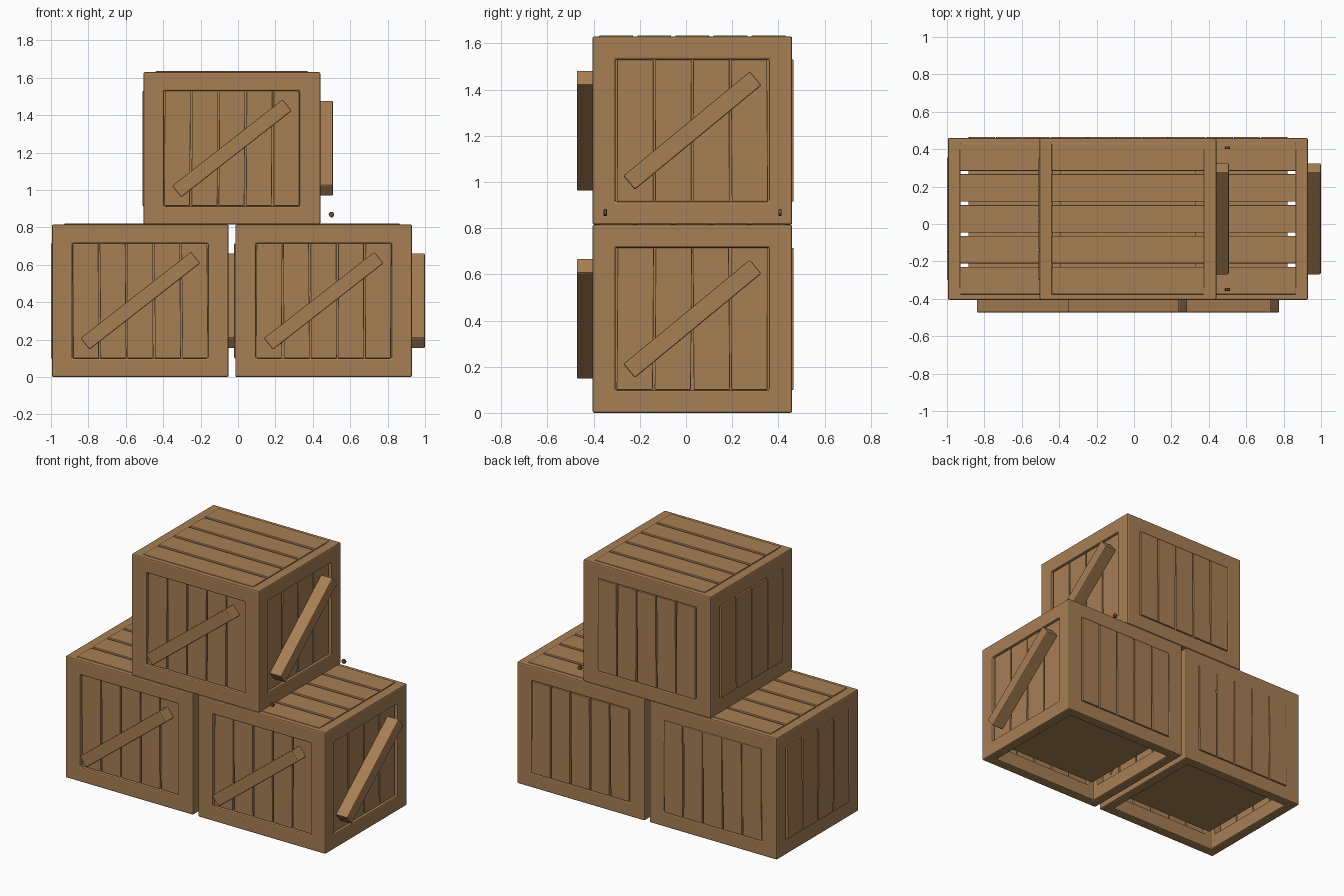
import bpy, bmesh, math, random
from mathutils import Matrix, Vector

if "Cube" in bpy.data.objects:
    bpy.data.objects.remove(bpy.data.objects["Cube"])

random.seed(4)
W, D, H = 0.945, 0.865, 0.815          # crate size
OX, OY, OZ = 0.11, 0.10, 0.10          # frame widths seen on the faces
INSET = 0.068                          # frame width seen from above and below


def material(name, rgb):
    m = bpy.data.materials.new(name)
    m.diffuse_color = (*rgb, 1)
    m.use_nodes = True
    m.node_tree.nodes["Principled BSDF"].inputs["Base Color"].default_value = m.diffuse_color
    return m


wood = material("wood", (0.385, 0.212, 0.088))
dark = material("dark_wood", (0.15, 0.075, 0.03))


def finish(name, bm, mat, bevel):
    bmesh.ops.recalc_face_normals(bm, faces=bm.faces)
    mesh = bpy.data.meshes.new(name)
    bm.to_mesh(mesh)
    bm.free()
    mesh.materials.append(mat)
    ob = bpy.data.objects.new(name, mesh)
    bpy.context.collection.objects.link(ob)
    if bevel:
        mod = ob.modifiers.new("bevel", "BEVEL")
        mod.width, mod.segments, mod.limit_method = bevel, 2, "ANGLE"
    return ob


def add_box(bm, lo, hi, matrix=Matrix()):
    lo, hi = Vector(lo), Vector(hi)
    size = hi - lo
    m = matrix @ Matrix.Translation((lo + hi) / 2) @ Matrix.Diagonal((*size, 1))
    return bmesh.ops.create_cube(bm, size=1, matrix=m)["verts"]


def frame(name, c):
    """Block with one opening cut through it along each axis."""
    half = (W / 2, D / 2, H / 2)
    cuts = [sorted({s * (h - i) for s in (-1, 1) for i in (0, INSET, o)})
            for h, o in zip(half, (OX, OY, OZ))]
    n = 5

    def solid(i):
        if min(i) < 0 or max(i) >= n:
            return False
        p = [abs(cuts[a][i[a]] + cuts[a][i[a] + 1]) / 2 for a in range(3)]
        ix, iy, iz = (p[a] < half[a] - (OX, OY, OZ)[a] for a in range(3))
        vert = p[0] < half[0] - INSET and p[1] < half[1] - INSET
        return not ((ix and iz) or (iy and iz) or vert)

    bm = bmesh.new()
    for cell in ((x, y, z) for x in range(n) for y in range(n) for z in range(n)):
        if not solid(cell):
            continue
        for a in range(3):
            for side in (0, 1):
                near = list(cell)
                near[a] += 2 * side - 1
                if solid(near):
                    continue
                b, d = (a + 1) % 3, (a + 2) % 3
                vs = []
                for u, v in ((0, 0), (1, 0), (1, 1), (0, 1)):
                    p = [0, 0, 0]
                    p[a] = cuts[a][cell[a] + side]
                    p[b] = cuts[b][cell[b] + u]
                    p[d] = cuts[d][cell[d] + v]
                    vs.append(bm.verts.new(Vector(p) + c))
                bm.faces.new(vs if side else vs[::-1])
    bmesh.ops.remove_doubles(bm, verts=bm.verts, dist=1e-4)
    bmesh.ops.dissolve_limit(bm, angle_limit=0.01, verts=bm.verts, edges=bm.edges)
    finish(name, bm, wood, 0.008)


def boards(name, matrix, width, count, out, top=False):
    """Row of upright boards facing local -y, slightly uneven."""
    bm = bmesh.new()
    pitch = width / count
    gap = 0.018 if top else 0.008
    half_len = 0.408 if top else H / 2 - OZ
    for i in range(count):
        x = -width / 2 + i * pitch
        verts = add_box(bm, (x + gap / 2, -out, -half_len),
                        (x + pitch - gap / 2, -out + 0.03, half_len))
        if not top:
            lean = random.uniform(-0.003, 0.003)
            for v in verts:
                v.co.x += lean * (1 if v.co.z > 0 else -1)
    bm.transform(matrix)
    finish(name, bm, wood, 0.004)


def brace(name, matrix, length, angle, out):
    """Diagonal plank facing local -y."""
    bm = bmesh.new()
    add_box(bm, (-length / 2, -out - 0.068, -0.039), (length / 2, -out + 0.02, 0.039),
            matrix @ Matrix.Rotation(-math.radians(angle), 4, "Y"))
    finish(name, bm, wood, 0.006)


def crate(label, x, z):
    c = Vector((x, 0.0275, z + H / 2))
    at = Matrix.Translation(c)

    def turn(deg):
        return at @ Matrix.Rotation(math.radians(deg), 4, "Z")

    frame(label + "_frame", c)
    # wall boards: front and right sit back, rear and left stand slightly proud
    wide, deep = W - 2 * OX + 0.004, D - 2 * OY - 0.006
    boards(label + "_front_boards", turn(0), wide, 5, D / 2 - 0.015)
    boards(label + "_right_boards", turn(90), deep, 4, W / 2 - 0.015)
    boards(label + "_rear_boards", turn(180), wide, 5, D / 2 + 0.006)
    boards(label + "_left_boards", turn(270), deep, 4, W / 2 + 0.006)
    # lid slats run along x
    lid = at @ Matrix.Rotation(math.radians(90), 4, "Z") @ Matrix.Rotation(math.radians(-90), 4, "X")
    boards(label + "_lid_slats", lid, 0.825, 5, H / 2 + 0.005, True)
    # closed core behind the boards
    bm = bmesh.new()
    add_box(bm, (-W / 2 + OX, -D / 2 + OY, -H / 2 + OZ),
            (W / 2 - OX, D / 2 - OY, H / 2 - 0.04), at)
    finish(label + "_core", bm, wood, 0)
    # diagonal braces
    brace(label + "_front_brace", turn(0), 0.75, 38, D / 2)
    brace(label + "_right_brace", turn(90), 0.71, 39.5, W / 2)


crate("left_crate", -0.5225, 0)
crate("right_crate", 0.458, 0)
crate("top_crate", -0.0325, H)

# small loose pegs beside the upper crate
for name, y in (("front_peg", -0.35), ("rear_peg", 0.407)):
    bm = bmesh.new()
    bmesh.ops.create_cone(bm, cap_ends=True, segments=12, radius1=0.015, radius2=0.015, depth=0.014,
                          matrix=Matrix.Translation((0.5, y, 0.868)) @ Matrix.Rotation(math.pi / 2, 4, "X"))
    finish(name, bm, dark, 0.003)
